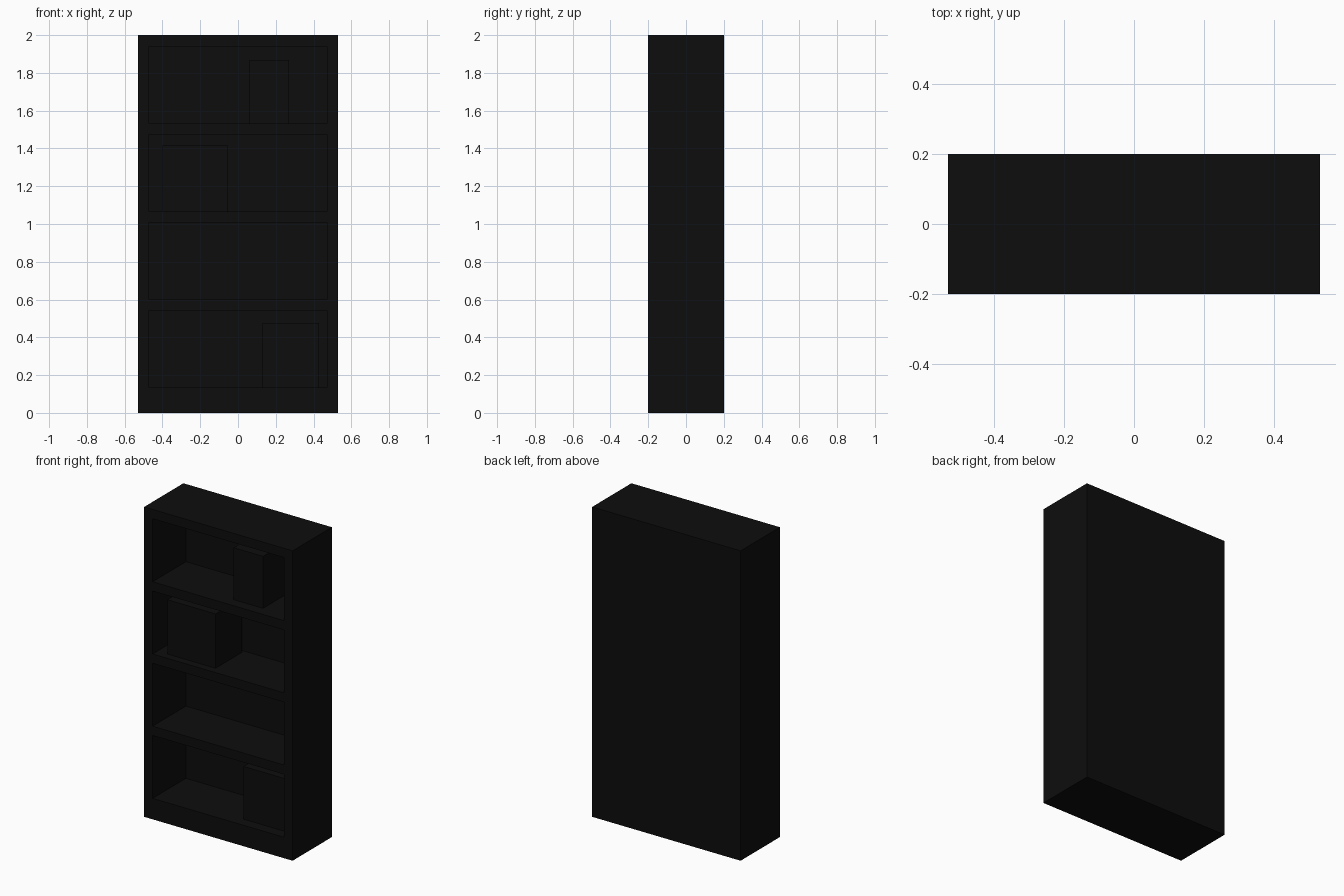
import bpy

cube = bpy.data.objects.get("Cube")
if cube:
    bpy.data.objects.remove(cube, do_unlink=True)

black = bpy.data.materials.new("near_black")
black.use_nodes = True
colour = (0.004, 0.004, 0.004, 1)
black.diffuse_color = colour
black.node_tree.nodes["Principled BSDF"].inputs["Base Color"].default_value = colour


def box(name, x, y, z):
    """Box from (low, high) ranges on each axis."""
    lo, hi = zip(x, y, z)
    bpy.ops.mesh.primitive_cube_add(size=1)
    ob = bpy.context.object
    ob.name = name
    for v in ob.data.vertices:
        v.co = [hi[i] if v.co[i] > 0 else lo[i] for i in range(3)]
    ob.data.materials.append(black)
    return ob


W, D, H, T = 0.53, 0.2, 2.0, 0.06
INNER = W - T
BACK = D - T

# Carcass
for side, s in (("right", -1), ("left", 1)):
    box(side + "_side_panel", sorted((s * INNER, s * W)), (-D, D), (0, H))
box("back_panel", (-INNER, INNER), (BACK, D), (0, H))
box("top_panel", (-INNER, INNER), (-D, BACK), (H - T, H))
box("base_plinth", (-INNER, INNER), (-D, BACK), (0, 0.135))

# Shelves, evenly spaced
PITCH = 0.466
for i in range(1, 4):
    top = 0.135 + i * PITCH
    box(f"shelf_{i}", (-INNER, INNER), (-D, BACK), (top - T, top))

# Storage boxes: name, x range, front, shelf level, height
for name, x, front, level, height in (
    ("lower_storage_box", (0.13, 0.43), -0.13, 0, 0.34),
    ("middle_storage_box", (-0.4, -0.055), -0.15, 2, 0.35),
    ("upper_storage_box", (0.06, 0.27), -0.13, 3, 0.335),
):
    floor = 0.135 + level * PITCH
    box(name, x, (front, 0.12), (floor, floor + height))
